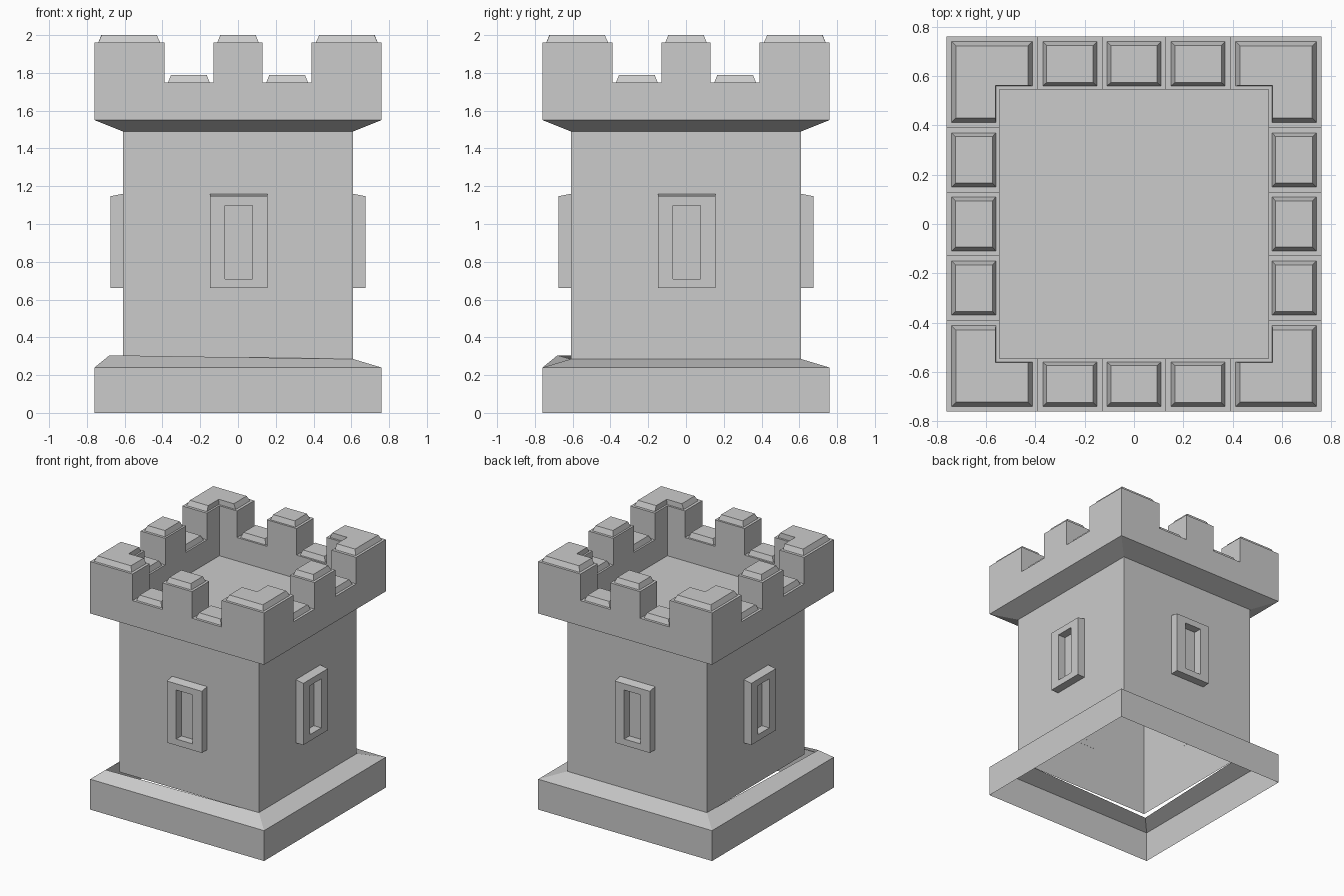
import bpy, bmesh
from math import pi
from mathutils import Matrix

if "Cube" in bpy.data.objects:
    bpy.data.objects.remove(bpy.data.objects["Cube"])

def square(h):
    return [(-h, -h), (h, -h), (h, h), (-h, h)]

def rect(x0, x1, y0, y1):
    return [(x0, y0), (x1, y0), (x1, y1), (x0, y1)]

def face(bm, pts):
    return bm.faces.new([bm.verts.new(p) for p in pts])

def at(poly, z):
    return [(x, y, z) for x, y in poly]

def band(bm, low, high):
    """Side faces between two matching 3D loops."""
    n = len(low)
    for i in range(n):
        j = (i + 1) % n
        face(bm, [low[i], low[j], high[j], high[i]])

def frustum(bm, base, top, z0, z1):
    band(bm, at(base, z0), at(top, z1))
    face(bm, at(top, z1))

def finish(name, bm, turns=1):
    """Weld, repeat around z, and make the object."""
    src = bm.copy()
    for k in range(1, turns):
        me = bpy.data.meshes.new("tmp")
        src.to_mesh(me)
        me.transform(Matrix.Rotation(k * pi / 2, 4, 'Z'))
        bm.from_mesh(me)
        bpy.data.meshes.remove(me)
    src.free()
    bmesh.ops.remove_doubles(bm, verts=bm.verts[:], dist=0.0005)
    bmesh.ops.recalc_face_normals(bm, faces=bm.faces[:])
    me = bpy.data.meshes.new(name)
    bm.to_mesh(me)
    bm.free()
    ob = bpy.data.objects.new(name, me)
    bpy.context.collection.objects.link(ob)
    return ob

OUT, INN, BODY = 0.76, 0.545, 0.61
LOW, HIGH, FLOOR, RIM = 1.75, 1.96, 1.565, 1.55

# plinth with sloped ledge, open underneath, one corner lifted
bm = bmesh.new()
ledge = at(square(BODY), 0.285)
ledge[0] = (-0.68, -0.68, 0.305)
band(bm, at(square(OUT), 0), at(square(OUT), 0.24))
band(bm, at(square(OUT), 0.24), ledge)
finish("plinth", bm)

# tower walls flaring into the parapet overhang
bm = bmesh.new()
band(bm, at(square(BODY), 0.28), at(square(BODY), 1.49))
band(bm, at(square(BODY), 1.49), at(square(OUT), RIM))
finish("tower_wall", bm)

# roof deck
bm = bmesh.new()
face(bm, at(square(INN), FLOOR))
finish("roof_deck", bm)

# battlements: one side and one corner, repeated four times
bm = bmesh.new()
caps = bmesh.new()
for x0, x1, z in ((-.39, -.13, LOW), (-.13, .13, HIGH), (.13, .39, LOW)):
    face(bm, [(x0, -OUT, RIM), (x1, -OUT, RIM), (x1, -OUT, z), (x0, -OUT, z)])
    face(bm, [(x1, -INN, FLOOR), (x0, -INN, FLOOR), (x0, -INN, z), (x1, -INN, z)])
    face(bm, at(rect(x0, x1, -OUT, -INN), z))
    frustum(caps, rect(x0 + .02, x1 - .02, -.74, -.56),
            rect(x0 + .036, x1 - .036, -.724, -.574), z, z + 0.04)
for x in (-.13, .13):
    face(bm, [(x, -OUT, LOW), (x, -INN, LOW), (x, -INN, HIGH), (x, -OUT, HIGH)])

def ell(a, o, i):
    return [(a, -o), (o, -o), (o, -a), (i, -a), (i, -i), (a, -i)]

corner = ell(.39, OUT, INN)
starts = (RIM, RIM, LOW, FLOOR, FLOOR, LOW)
for i, z in enumerate(starts):
    p, q = corner[i], corner[(i + 1) % 6]
    face(bm, [(*p, z), (*q, z), (*q, HIGH), (*p, HIGH)])
face(bm, at(corner, HIGH))
frustum(caps, ell(.412, .74, .56), ell(.43, .722, .562), HIGH, 2.0)
finish("battlements", bm, 4)
finish("coping_stones", caps, 4)

# raised window frames, tops sloping slightly to the front
bm = bmesh.new()
def loop(hw, z0, z1, y, cx=0.004):
    return [(cx - hw, y, z0), (cx + hw, y, z0), (cx + hw, y, z1), (cx - hw, y, z1)]
BACK, FRONT = -0.609, -0.675
band(bm, loop(.153, .66, 1.16, BACK), loop(.153, .66, 1.147, FRONT))
band(bm, loop(.153, .66, 1.147, FRONT), loop(.072, .71, 1.097, FRONT))
band(bm, loop(.072, .71, 1.097, FRONT), loop(.072, .71, 1.097, BACK))
finish("window_frames", bm, 4)
